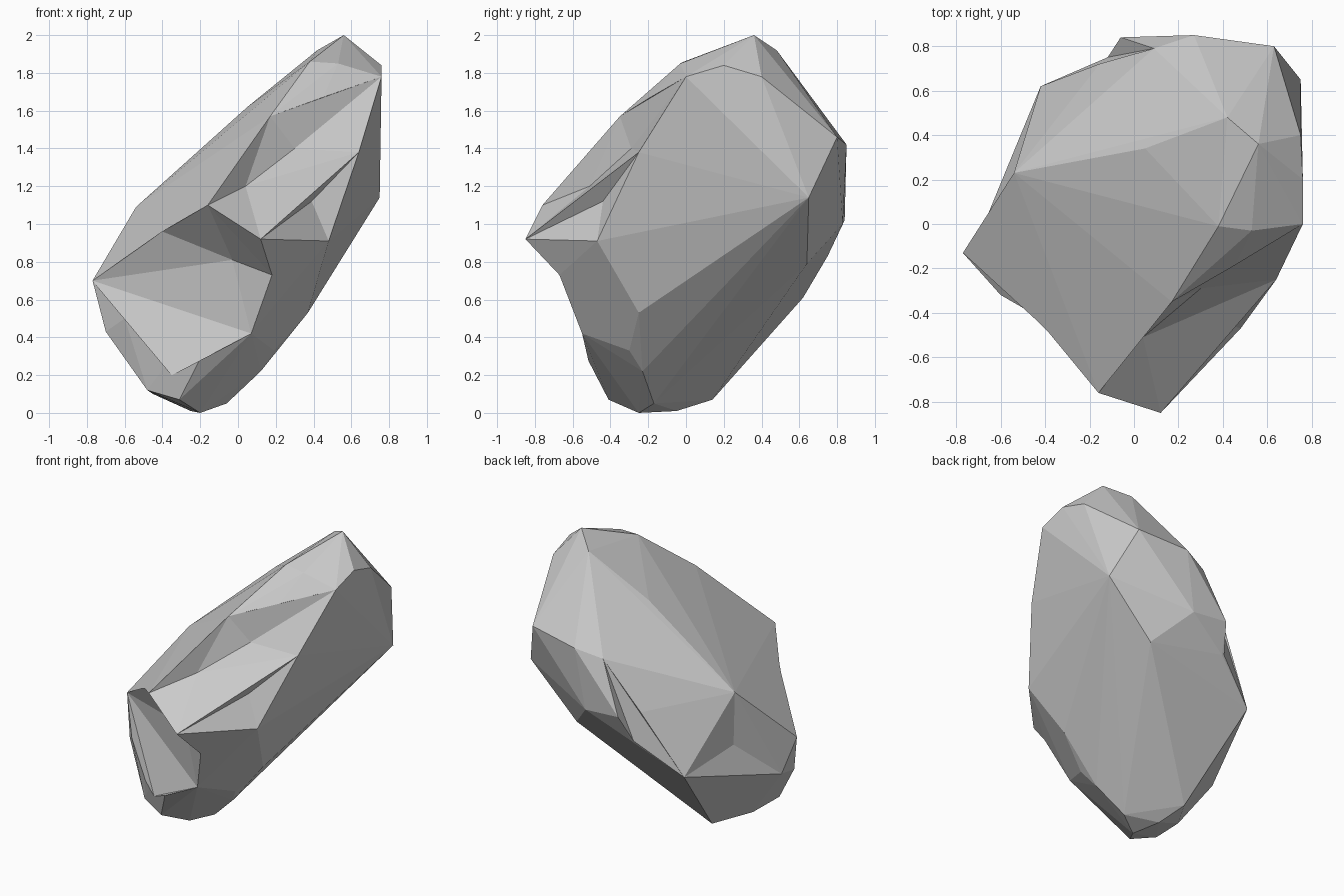
import bpy, bmesh
from mathutils import Vector

if "Cube" in bpy.data.objects:
    bpy.data.objects.remove(bpy.data.objects["Cube"])


def hull_object(name, points):
    bm = bmesh.new()
    for p in points:
        bm.verts.new(p)
    res = bmesh.ops.convex_hull(bm, input=bm.verts[:])
    junk = set(res["geom_interior"]) | set(res["geom_unused"])
    bmesh.ops.delete(bm, geom=[v for v in junk if isinstance(v, bmesh.types.BMVert)], context="VERTS")
    bmesh.ops.recalc_face_normals(bm, faces=bm.faces[:])
    me = bpy.data.meshes.new(name)
    bm.to_mesh(me)
    bm.free()
    ob = bpy.data.objects.new(name, me)
    bpy.context.collection.objects.link(ob)
    return ob


def chip(rock, rim, floor, push):
    """Knock a faceted dent out of the rock: rim stays, floor points lie inside."""
    rim = [Vector(p) for p in rim]
    pts = rim + [p + Vector(push) for p in rim] + [Vector(p) for p in floor]
    cutter = hull_object("chip_cutter", pts)
    cutter.hide_render = True
    mod = rock.modifiers.new("chip", "BOOLEAN")
    mod.operation = "DIFFERENCE"
    mod.solver = "EXACT"
    mod.object = cutter
    bpy.context.view_layer.objects.active = rock
    bpy.ops.object.modifier_apply(modifier=mod.name)
    bpy.data.objects.remove(cutter)


# key corners shared by the body and the dents
left = (-0.77, -0.13, 0.70)
crown = (-0.54, 0.23, 1.09)
cheek = (-0.70, -0.06, 0.45)
brow = (-0.16, -0.76, 1.10)
nose = (0.12, -0.85, 0.92)
chin = (0.18, -0.67, 0.73)
jaw = (0.07, -0.55, 0.42)
toe = (-0.31, -0.41, 0.07)
ridge = (0.17, -0.35, 1.57)
shoulder = (0.76, 0.0, 1.78)
side = (0.64, -0.25, 1.38)
flank = (0.48, -0.47, 0.91)
rib_top = (0.09, 0.79, 1.37)
rib = (-0.06, 0.84, 1.02)
rear = (-0.42, 0.62, 0.61)

# leaning boulder body
top = [(0.56, 0.36, 2.0), (0.42, 0.48, 1.92), (0.76, 0.20, 1.84), (0.38, -0.01, 1.86),
       (0.53, -0.03, 1.85), (0.75, 0.40, 1.78), (0.05, 0.34, 1.62)]
back = [(0.75, 0.65, 1.14), (0.63, 0.80, 1.46), (0.27, 0.85, 1.42), (0.20, 0.83, 1.0),
        (-0.10, 0.75, 0.83), (0.40, 0.64, 0.79)]
base = [(0.49, 0.28, 0.78), (0.37, -0.25, 0.53), (0.19, -0.30, 0.33), (0.12, -0.23, 0.22),
        (-0.06, -0.17, 0.05), (-0.20, -0.25, 0.0), (-0.25, -0.05, 0.01), (-0.30, 0.14, 0.07),
        (-0.48, -0.35, 0.12), (-0.45, -0.10, 0.10), (-0.70, -0.20, 0.43),
        (-0.60, -0.32, 0.50)]
rock = hull_object("rock", top + back + base +
                   [left, crown, cheek, brow, nose, chin, jaw, toe, ridge, shoulder,
                    side, flank, rib_top, rib, rear])

# overhang under the brow
chip(rock, [left, brow, nose, chin, jaw],
     [(-0.24, -0.42, 0.73), (-0.03, -0.54, 0.81), (-0.40, -0.43, 0.96),
      (-0.35, -0.43, 0.20)], (0, -0.5, 0))
# long shelf on the upper front right
chip(rock, [brow, ridge, shoulder, side, nose],
     [(0.04, -0.51, 1.20), (0.30, -0.29, 1.40)], (0.2, -0.4, 0.25))
# small notch on the right flank
chip(rock, [nose, side, flank], [(0.39, -0.44, 1.12)], (0.2, -0.4, 0.0))
# gash beside the rear rib
chip(rock, [rib_top, rib, rear], [(-0.12, 0.75, 0.83)], (-0.3, 0.2, 0.2))
# shallow hollow at the back left
chip(rock, [left, crown, rear, cheek], [(-0.53, 0.23, 0.72)], (-0.5, 0.3, 0.0))

for f in rock.data.polygons:
    f.use_smooth = False
